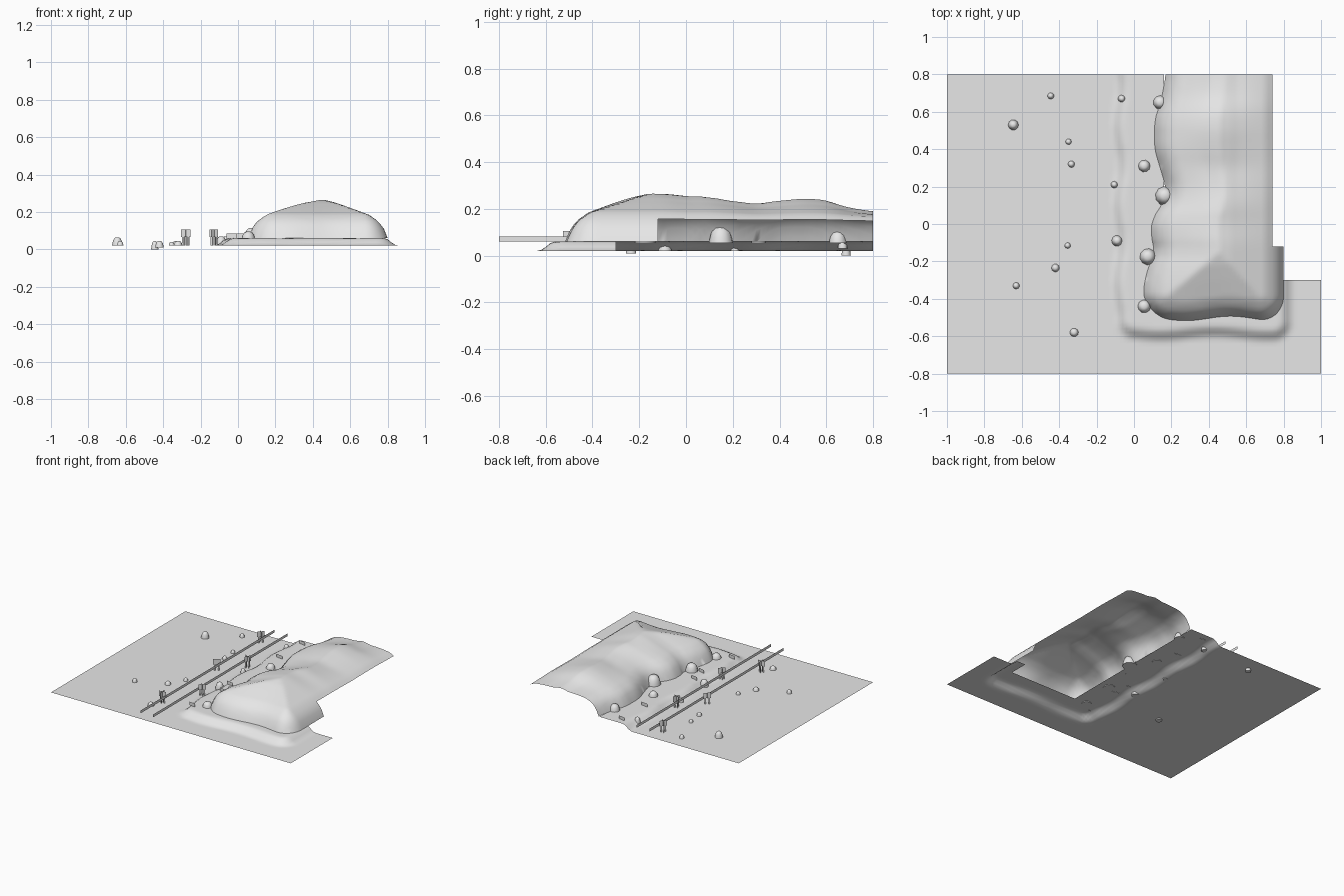
import bpy, bmesh, math
from mathutils import Vector, Matrix

cube = bpy.data.objects.get("Cube")
if cube:
    bpy.data.objects.remove(cube, do_unlink=True)

mat = bpy.data.materials.new("light_grey")
mat.use_nodes = True
mat.diffuse_color = (0.8, 0.8, 0.8, 1)
mat.node_tree.nodes["Principled BSDF"].inputs["Base Color"].default_value = (0.8, 0.8, 0.8, 1)


def finish(bm, name, angle=None):
    mesh = bpy.data.meshes.new(name)
    bm.to_mesh(mesh)
    bm.free()
    mesh.materials.append(mat)
    obj = bpy.data.objects.new(name, mesh)
    bpy.context.collection.objects.link(obj)
    if angle:
        bpy.ops.object.select_all(action='DESELECT')
        obj.select_set(True)
        bpy.context.view_layer.objects.active = obj
        bpy.ops.object.shade_smooth_by_angle(angle=math.radians(angle))
    return obj


def interp(points, t):
    """Smooth interpolation through (position, value) pairs."""
    if t <= points[0][0]:
        return points[0][1]
    for (a, va), (b, vb) in zip(points, points[1:]):
        if t <= b:
            return va + (vb - va) * (t - a) / (b - a)
    return points[-1][1]


def inside(a, b, r):
    """Distance inside a corner of radius r, from the distances to its two sides."""
    if a < r and b < r:
        return r - math.hypot(r - a, r - b)
    return min(a, b)


def grid(x0, x1, y0, y1, step):
    bm = bmesh.new()
    nx, ny = round((x1 - x0) / step), round((y1 - y0) / step)
    rows = [[bm.verts.new((x0 + (x1 - x0) * i / nx, y0 + (y1 - y0) * j / ny, 0))
             for i in range(nx + 1)] for j in range(ny + 1)]
    for lo, hi in zip(rows, rows[1:]):
        for i in range(nx):
            bm.faces.new((lo[i], lo[i + 1], hi[i + 1], hi[i]))
    return bm


def drop(bm, faces):
    bmesh.ops.delete(bm, geom=faces, context='FACES')


# Ground with a raised bank around the hill, open beneath it
def bank_depth(x, y):
    west = x + 0.11 + 0.012 * math.sin(15 * y)
    return inside(min(west, 0.85 - x), y + 0.62 + 0.01 * math.sin(11 * x), 0.1)


bm = grid(-1, 1, -0.8, 0.8, 0.02)
gone = []
for f in bm.faces:
    c = f.calc_center_median()
    if (c.x > 0.16 and c.y > -0.44 and c.x < 0.72) or (c.x > 0.7 and c.y > -0.3):
        gone.append(f)
drop(bm, gone)
BANK = [(0, 0), (0.02, 0.009), (0.05, 0.034), (0.07, 0.04)]
for v in bm.verts:
    v.co.z = 0.02 + interp(BANK, bank_depth(v.co.x, v.co.y))
finish(bm, "ground", 50)

# Hill: steep foot, gentle crown, open at the back and along its far side
WEST = [(-0.5, 0.06), (-0.35, 0.05), (-0.25, 0.07), (-0.15, 0.11), (-0.05, 0.09),
        (0.03, 0.1), (0.12, 0.16), (0.2, 0.17), (0.3, 0.14), (0.4, 0.11),
        (0.55, 0.11), (0.68, 0.15), (0.8, 0.17)]
RISE = [(0, 0), (0.02, 0.05), (0.05, 0.09), (0.1, 0.125), (0.2, 0.162),
        (0.28, 0.19), (0.36, 0.21), (0.5, 0.215)]
RIDGE = [(-0.1, 1), (0, 0.94), (0.1, 0.95), (0.2, 0.87), (0.3, 0.8), (0.4, 0.85),
         (0.5, 0.9), (0.6, 0.87), (0.7, 0.72), (0.8, 0.65)]


def hill_depth(x, y):
    west = x - (interp(WEST, y - 0.03) + interp(WEST, y) + interp(WEST, y + 0.03)) / 3
    front = y + 0.505 + 0.012 * math.sin(13 * x - 2)
    return inside(min(west, 0.8 - x), front, 0.13)


bm = grid(0, 0.82, -0.56, 0.8, 0.02)
depth = {v: hill_depth(v.co.x, v.co.y) for v in bm.verts}
drop(bm, [f for f in bm.faces
          if all(depth[v] <= 0 for v in f.verts)
          or (f.calc_center_median().x > 0.74 and f.calc_center_median().y > -0.12)])
for v in bm.verts:
    x, y = v.co.x, v.co.y
    d, e = depth[v], 0.002
    if d < 0:
        # pull the rim onto the outline
        g = Vector((hill_depth(x + e, y) - d, hill_depth(x, y + e) - d)) / e
        g /= max(g.length_squared, 0.5)
        v.co.x, v.co.y = x - g.x * d, y - g.y * d
        d = 0
    ridge = (interp(RIDGE, y - 0.03) + interp(RIDGE, y) + interp(RIDGE, y + 0.03)) / 3
    low = min(1, d / 0.25)
    v.co.z = 0.06 + interp(RISE, d) * (1 + (ridge - 1) * low)
finish(bm, "hill", 70)

# Rocks: tapered domes (x, y, radius, base, height)
ROCKS = [(-0.645, 0.53, 0.028, 0.02, 0.045), (-0.445, 0.685, 0.02, 0, 0.045),
         (-0.35, 0.44, 0.016, 0.02, 0.02), (-0.335, 0.32, 0.018, 0.02, 0.025),
         (-0.355, -0.115, 0.016, 0.02, 0.02), (-0.42, -0.235, 0.023, 0.01, 0.035),
         (-0.63, -0.33, 0.018, 0.02, 0.025), (-0.32, -0.58, 0.023, 0.02, 0.025),
         (-0.065, 0.67, 0.021, 0.03, 0.04), (-0.105, 0.21, 0.019, 0.02, 0.035),
         (-0.09, -0.09, 0.03, 0.02, 0.05), (0.14, 0.65, 0.038, 0.055, 0.05),
         (0.055, 0.31, 0.033, 0.055, 0.04), (0.165, 0.15, 0.052, 0.055, 0.072),
         (0.075, -0.175, 0.045, 0.055, 0.06), (0.055, -0.44, 0.036, 0.055, 0.04)]
DOME = [(1, 0), (0.93, 0.3), (0.8, 0.62), (0.58, 0.87), (0.3, 0.98)]
for n, (x, y, r, base, h) in enumerate(ROCKS):
    bm = bmesh.new()
    sides = 10
    rings = [[bm.verts.new((x + r * s * math.cos(k * math.tau / sides + n),
                            y + r * s * math.sin(k * math.tau / sides + n), base + h * t))
              for k in range(sides)] for s, t in DOME]
    for lo, hi in zip(rings, rings[1:]):
        for k in range(sides):
            m = (k + 1) % sides
            bm.faces.new((lo[k], lo[m], hi[m], hi[k]))
    bm.faces.new(rings[-1])
    bm.faces.new(rings[0][::-1])
    finish(bm, f"rock_{n + 1}", 50)


def sheet(bm, place, x0, x1, z0, z1):
    """Thin upright panel in the local XZ plane."""
    bm.faces.new([bm.verts.new(place @ Vector((x, 0, z)))
                  for x, z in ((x0, z0), (x1, z0), (x1, z1), (x0, z1))])


def placed(x, y, z, degrees):
    return Matrix.Translation((x, y, z)) @ Matrix.Rotation(math.radians(degrees), 4, 'Z')


# Two long rails
for name, x in (("outer_rail", -0.255), ("inner_rail", -0.148)):
    bm = bmesh.new()
    sheet(bm, placed(x, 0, 0, 90), -0.8, 0.8, 0.06, 0.081)
    finish(bm, name)

# Bushy plants: crossed panels on narrow stems
PLANTS = [(-0.285, 0.68, -40), (-0.13, 0.3, -25), (-0.275, 0.14, 38),
          (-0.125, -0.25, 42), (-0.28, -0.5, 5)]
for n, (x, y, a) in enumerate(PLANTS):
    bm = bmesh.new()
    for turn in (0, 90):
        place = placed(x, y, 0.02, a + turn)
        sheet(bm, place, -0.026, 0.026, 0.045, 0.086)
        for side in (-1, 1):
            sheet(bm, place, side * 0.014 - 0.005, side * 0.014 + 0.005, 0, 0.045)
    finish(bm, f"plant_{n + 1}")

# Low grass panels on the bank
GRASS = [(0.01, 0.75, -10), (0.01, 0.48, -8), (-0.02, -0.07, -10),
         (0.005, -0.19, -15), (-0.035, -0.495, -8)]
for n, (x, y, a) in enumerate(GRASS):
    bm = bmesh.new()
    sheet(bm, placed(x, y, 0.058, a), -0.026, 0.026, 0, 0.026)
    finish(bm, f"grass_{n + 1}")
